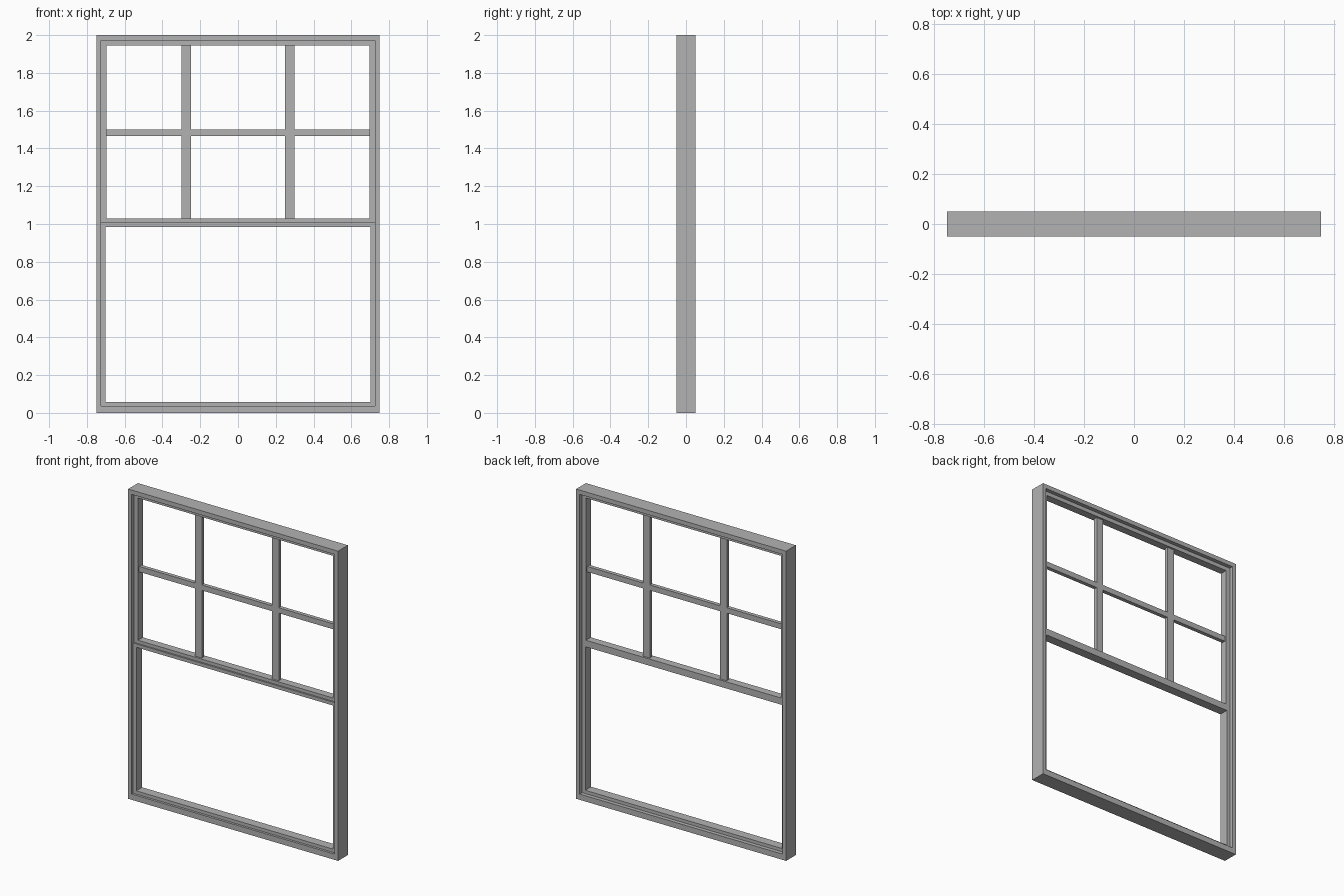
import bpy
import bmesh

cube = bpy.data.objects.get("Cube")
if cube:
    bpy.data.objects.remove(cube, do_unlink=True)

grey = bpy.data.materials.new("window grey")
grey.use_nodes = True
colour = (0.45, 0.45, 0.45, 1)
grey.diffuse_color = colour
grey.node_tree.nodes["Principled BSDF"].inputs["Base Color"].default_value = colour


def finish(name, bm):
    bmesh.ops.recalc_face_normals(bm, faces=bm.faces)
    mesh = bpy.data.meshes.new(name)
    bm.to_mesh(mesh)
    bm.free()
    mesh.materials.append(grey)
    obj = bpy.data.objects.new(name, mesh)
    bpy.context.collection.objects.link(obj)
    return obj


def ring(name, outer, inner, y0, y1):
    """Rectangular frame; outer and inner are (half width, bottom, top)."""
    bm = bmesh.new()
    loops = []
    for (w, low, high), y in ((outer, y0), (inner, y0), (inner, y1), (outer, y1)):
        corners = ((-w, low), (w, low), (w, high), (-w, high))
        loops.append([bm.verts.new((x, y, z)) for x, z in corners])
    for k in range(4):
        a, b = loops[k], loops[(k + 1) % 4]
        for i in range(4):
            j = (i + 1) % 4
            bm.faces.new((a[i], a[j], b[j], b[i]))
    return finish(name, bm)


def bar(name, x0, x1, y0, y1, z0, z1):
    bm = bmesh.new()
    bmesh.ops.create_cube(bm, size=1)
    for v in bm.verts:
        v.co = (x1 if v.co.x > 0 else x0,
                y1 if v.co.y > 0 else y0,
                z1 if v.co.z > 0 else z0)
    return finish(name, bm)


# Outer casing
JAMB, SILL, HEAD = 0.725, 0.037, 1.972
ring("outer_frame", (0.75, 0, 2), (JAMB, SILL, HEAD), -0.05, 0.05)

# Upper and lower sashes meeting at the middle rail
RAIL_LOW, RAIL_STEP, RAIL_TOP = 0.985, 1.007, 1.028
ring("upper_sash", (JAMB, RAIL_STEP, HEAD), (0.697, RAIL_TOP, 1.946), -0.025, 0.025)
ring("lower_sash", (JAMB, SILL, RAIL_STEP), (0.702, 0.058, RAIL_LOW), -0.035, 0.025)

# Glazing bars of the upper sash
for side, x in (("right", -0.275), ("left", 0.275)):
    bar(side + "_vertical_bar", x - 0.025, x + 0.025, -0.0125, 0.0125, RAIL_TOP, 1.946)
for part, x0, x1 in (("right", -0.697, -0.3), ("middle", -0.25, 0.25), ("left", 0.3, 0.697)):
    bar(part + "_horizontal_bar", x0, x1, -0.0125, 0.0125, 1.465, 1.5)
